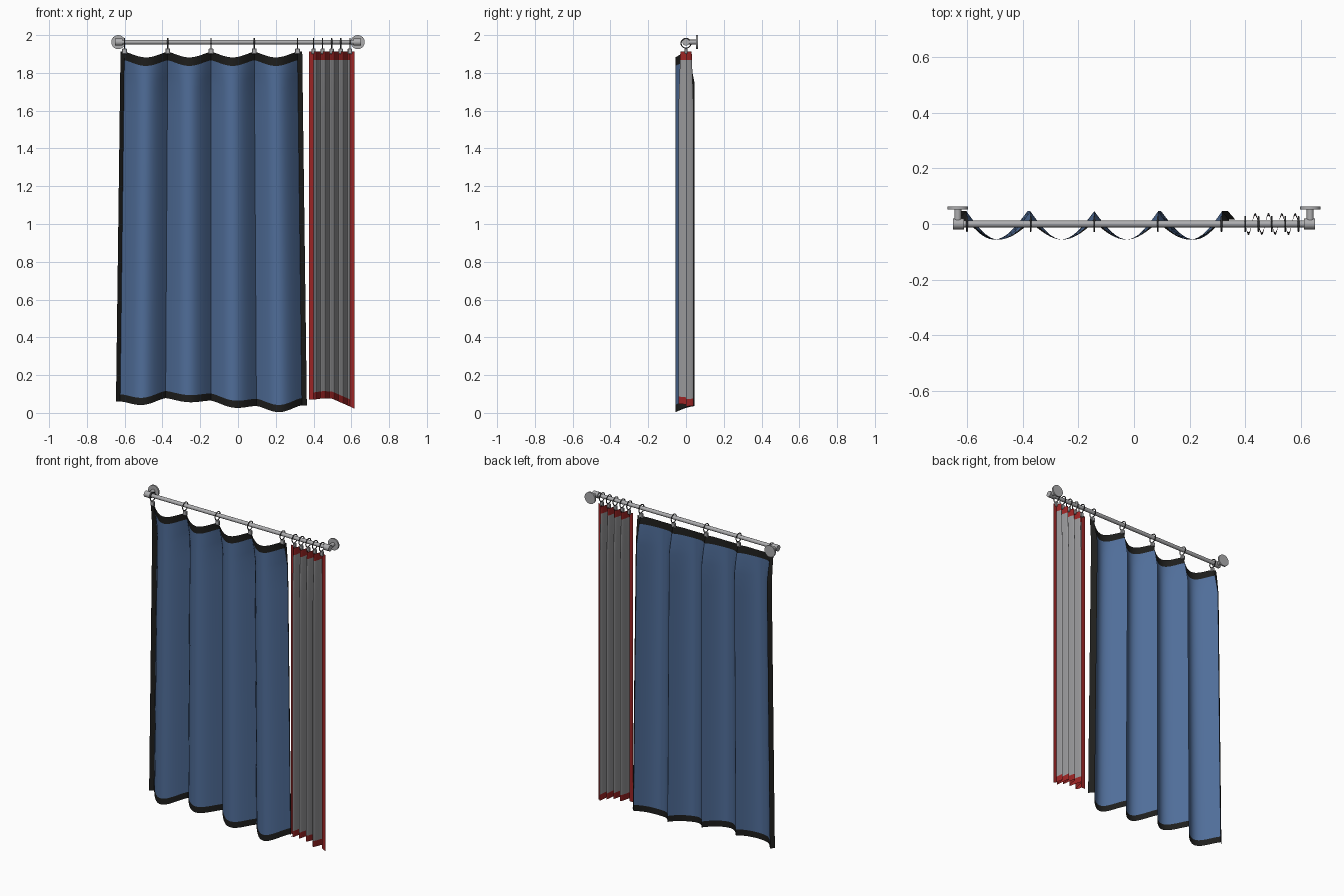
import bpy, bmesh, math
from mathutils import Matrix, Vector

if "Cube" in bpy.data.objects:
    bpy.data.objects.remove(bpy.data.objects["Cube"])


def mat(name, r, g, b):
    m = bpy.data.materials.new(name)
    m.diffuse_color = (r, g, b, 1)
    m.use_nodes = True
    m.node_tree.nodes["Principled BSDF"].inputs["Base Color"].default_value = m.diffuse_color
    return m


BLUE = mat("blue_cloth", 0.08, 0.155, 0.32)
BLACK = mat("black_trim", 0.013, 0.013, 0.012)
GREY = mat("grey_cloth", 0.31, 0.31, 0.32)
RED = mat("red_trim", 0.33, 0.018, 0.018)
METAL = mat("light_metal", 0.42, 0.42, 0.43)
DARK = mat("dark_metal", 0.10, 0.10, 0.105)
ROD_Z = 1.963


def finish(name, bm, mats, angle=40):
    me = bpy.data.meshes.new(name)
    bm.to_mesh(me)
    bm.free()
    ob = bpy.data.objects.new(name, me)
    bpy.context.collection.objects.link(ob)
    for m in mats:
        me.materials.append(m)
    bpy.ops.object.select_all(action='DESELECT')
    ob.select_set(True)
    bpy.context.view_layer.objects.active = ob
    bpy.ops.object.shade_smooth_by_angle(angle=math.radians(angle))
    return ob


def cylinder(name, p, q, r, sides=24):
    p, q = Vector(p), Vector(q)
    rot = (q - p).to_track_quat('Z', 'Y').to_matrix().to_4x4()
    bm = bmesh.new()
    bmesh.ops.create_cone(bm, cap_ends=True, segments=sides, radius1=r, radius2=r,
                          depth=(q - p).length, matrix=Matrix.Translation((p + q) / 2) @ rot)
    return finish(name, bm, [METAL])


# Rod and wall brackets
cylinder("curtain_rod", (-0.64, 0, ROD_Z), (0.64, 0, ROD_Z), 0.012)
for side, s in (("left", -1), ("right", 1)):
    cylinder(side + "_rod_socket", (s * 0.612, 0, ROD_Z), (s * 0.652, 0, ROD_Z), 0.019)
    cylinder(side + "_bracket_post", (s * 0.634, 0, ROD_Z), (s * 0.634, 0.055, ROD_Z), 0.0125)
    cylinder(side + "_wall_disc", (s * 0.634, 0.053, ROD_Z), (s * 0.634, 0.063, ROD_Z), 0.037, 32)


# Ring around the rod with a clip below it
def ring_and_clip(name, x, w):
    bpy.ops.mesh.primitive_torus_add(location=(x, 0, 1.957), rotation=(0, math.pi / 2, 0),
                                     major_radius=0.026, minor_radius=0.003,
                                     major_segments=24, minor_segments=8)
    ring = bpy.context.object
    ring.name = name + "_ring"
    ring.data.materials.append(DARK)
    bpy.ops.object.shade_smooth_by_angle(angle=math.radians(40))
    bm = bmesh.new()
    bmesh.ops.create_cube(bm, size=1, matrix=Matrix.Translation((x, 0, 1.914))
                          @ Matrix.Diagonal((w, 0.014, 0.03, 1)))
    bmesh.ops.bevel(bm, geom=bm.edges[:], offset=0.003, segments=1, affect='EDGES')
    finish(name + "_clip", bm, [METAL], 20)


# Curtain sheet: s counts clips (0..4); the flaps outside that range are side trims
def curtain(name, x0, step, flaps, fold, top, bottom, spread, mats, per=16):
    cols = [(-1 + k / 3) for k in range(3)]
    cols += [k / per for k in range(4 * per + 1)] + [4 + (k + 1) / 3 for k in range(3)]
    rows = [0, 0.02, 0.045] + [0.07, 0.1, 0.13, 0.17] + [0.3 + 0.2 * k for k in range(8)]
    bm = bmesh.new()
    grid = []
    mid = x0 + 2 * step
    for s in cols:
        x = x0 + step * min(max(s, 0), 4)
        x += flaps[0] * min(s, 0) + flaps[1] * max(s - 4, 0)
        zt, zb = top(s), bottom(s)
        heights = [zt - d for d in rows] + [zb + 0.038, zb]
        line = []
        for z in heights:
            d = 1.91 - z
            line.append(bm.verts.new((mid + (x - mid) * (1 + spread * d / 1.85), fold(s, zt - z), z)))
        grid.append(line)
    n = len(rows) + 2
    for i in range(len(cols) - 1):
        side_trim = cols[i] < -0.001 or cols[i + 1] > 4.001
        for j in range(n - 1):
            f = bm.faces.new((grid[i][j], grid[i][j + 1], grid[i + 1][j + 1], grid[i + 1][j]))
            f.material_index = int(side_trim or j < 2 or j == n - 2)
    finish(name, bm, mats, 50)


def lerp_list(vals, s):
    i = min(max(int(s), 0), len(vals) - 2)
    t = min(max(s - i, 0), 1)
    return vals[i] * (1 - t) + vals[i + 1] * t


def scallop(s):
    return math.sin(math.pi * (s % 1)) if 0 < s < 4 else 0.0


# Blue curtain: broad scalloped folds, creased at the back behind each clip
def blue_fold(s, d):
    peak = 0.006 + 0.04 * min(d / 0.17, 1) ** 0.8
    if s < 0:
        return peak + s * (-0.004 + peak * 0.5)
    if s > 4:
        return peak * (1 - 0.65 * (s - 4))
    return peak - (peak + 0.056) * scallop(s)


def blue_bottom(s):
    if s > 4:
        return 0.04
    dip = (0.027, 0.015, 0.023, 0.034)[min(max(int(s), 0), 3)]
    return lerp_list((0.06, 0.078, 0.065, 0.036, 0.04), s) - dip * scallop(s) ** 1.5


curtain("blue_curtain", -0.601, 0.229, (0.021, 0.025), blue_fold,
        lambda s: 1.912 - 0.03 * scallop(s) ** 1.3, blue_bottom, 0.05, [BLUE, BLACK])


# Grey curtain: gathered into tight wavy pleats with flat side trims
def grey_fold(s, d):
    if s <= 0 or s >= 4:
        return 0.0
    return -(0.030 + 0.010 * min(d / 0.3, 1)) * math.sin(2 * math.pi * s)


def grey_bottom(s):
    if s > 4:
        return 0.034 - 0.012 * (s - 4)
    return lerp_list((0.07, 0.077, 0.076, 0.055, 0.034), s)


curtain("grey_curtain", 0.400, 0.048, (0.025, 0.025), grey_fold,
        lambda s: 1.912, grey_bottom, 0.0, [GREY, RED])

for k in range(5):
    ring_and_clip("blue_curtain_%d" % (k + 1), -0.601 + 0.229 * k, 0.026)
    ring_and_clip("grey_curtain_%d" % (k + 1), 0.400 + 0.048 * k, 0.022)
